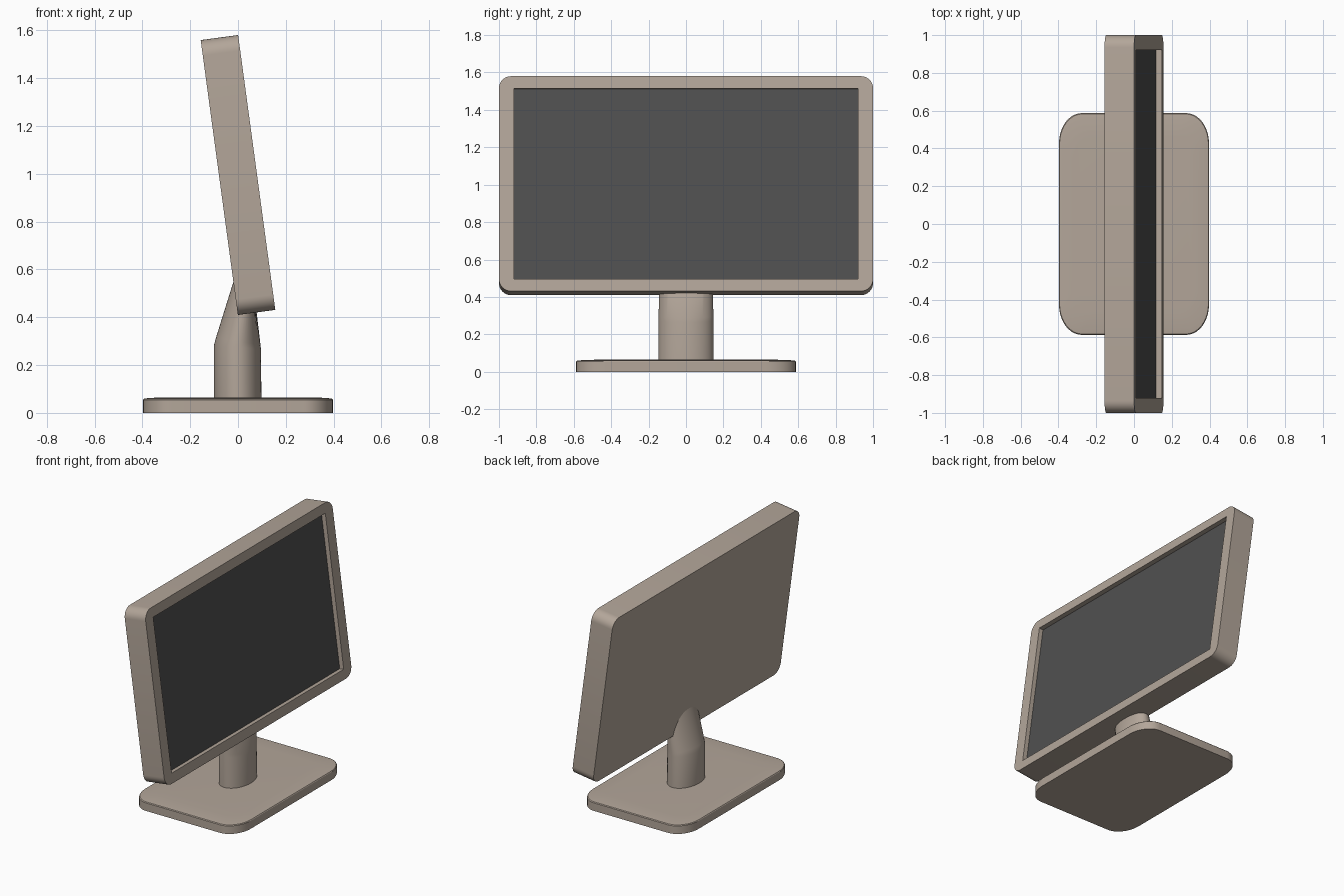
import bpy, bmesh
from math import sin, cos, pi, radians

if "Cube" in bpy.data.objects:
    bpy.data.objects.remove(bpy.data.objects["Cube"])


def material(name, rgb):
    m = bpy.data.materials.new(name)
    m.diffuse_color = (*rgb, 1)
    m.use_nodes = True
    m.node_tree.nodes["Principled BSDF"].inputs["Base Color"].default_value = m.diffuse_color
    return m


BODY = material("warm_beige", (0.45, 0.38, 0.32))
DARK = material("dark_glass", (0.08, 0.08, 0.08))


def rounded(a, b, ra=0.0, rb=0.0, n=8):
    """Rounded rectangle of half sizes a, b with elliptical corners."""
    pts = []
    for q, (sa, sb) in enumerate([(1, 1), (-1, 1), (-1, -1), (1, -1)]):
        for i in range(n + 1):
            t = (q + i / n) * pi / 2
            pts.append((sa * (a - ra) + ra * cos(t), sb * (b - rb) + rb * sin(t)))
    return pts


def loft(name, rings, mat, angle=30):
    """Skin a list of equal-length rings and cap both ends."""
    bm = bmesh.new()
    rows = [[bm.verts.new(p) for p in r] for r in rings]
    n = len(rows[0])
    for r, s in zip(rows, rows[1:]):
        for i in range(n):
            j = (i + 1) % n
            bm.faces.new((r[i], r[j], s[j], s[i]))
    bm.faces.new(rows[0][::-1])
    bm.faces.new(rows[-1])
    bmesh.ops.remove_doubles(bm, verts=bm.verts, dist=1e-5)
    bmesh.ops.recalc_face_normals(bm, faces=bm.faces)
    me = bpy.data.meshes.new(name)
    bm.to_mesh(me)
    bm.free()
    ob = bpy.data.objects.new(name, me)
    bpy.context.collection.objects.link(ob)
    me.materials.append(mat)
    bpy.ops.object.select_all(action='DESELECT')
    ob.select_set(True)
    bpy.context.view_layer.objects.active = ob
    bpy.ops.object.shade_smooth_by_angle(angle=radians(angle))
    return ob


def upright(x, pts):
    return [(x, y, z) for y, z in pts]


# Housing: back, rim, bezel face, then the recess, facing +x
outer = rounded(1.0, 0.58, 0.065, 0.065)
opening = rounded(0.92, 0.514)
housing = loft("housing", [upright(-0.079, outer), upright(0.079, outer),
                           upright(0.079, opening), upright(0.03, opening)], BODY)

# Screen panel set back inside the bezel
screen = loft("screen", [upright(0.025, opening), upright(0.049, opening)], DARK)

for ob in (housing, screen):
    ob.location = (0, 0, 0.995)
    ob.rotation_euler = (0, radians(-7.7), 0)

# Base plate with a softly crowned top
foot = rounded(0.397, 0.587, 0.12, 0.16, 10)
loft("base", [[(x * k, y * k, z) for x, y in foot] for k, z in
              [(1, 0), (1, 0.054), (0.992, 0.059), (0.95, 0.062), (0.8, 0.065)]], BODY)


# Oval neck, bent backwards into the housing
def oval(left, right, half_width, n=48):
    (x0, z0), (x1, z1) = left, right
    ring = []
    for i in range(n):
        t = 2 * pi * i / n
        f = (1 + cos(t)) / 2
        ring.append((x0 + (x1 - x0) * f, half_width * sin(t), z0 + (z1 - z0) * f))
    return ring


loft("neck", [oval((-0.1, 0.05), (0.098, 0.05), 0.147),
              oval((-0.1, 0.285), (0.096, 0.265), 0.147),
              oval((-0.092, 0.315), (0.094, 0.285), 0.146),
              oval((0.0, 0.61), (0.072, 0.47), 0.144)], BODY)
